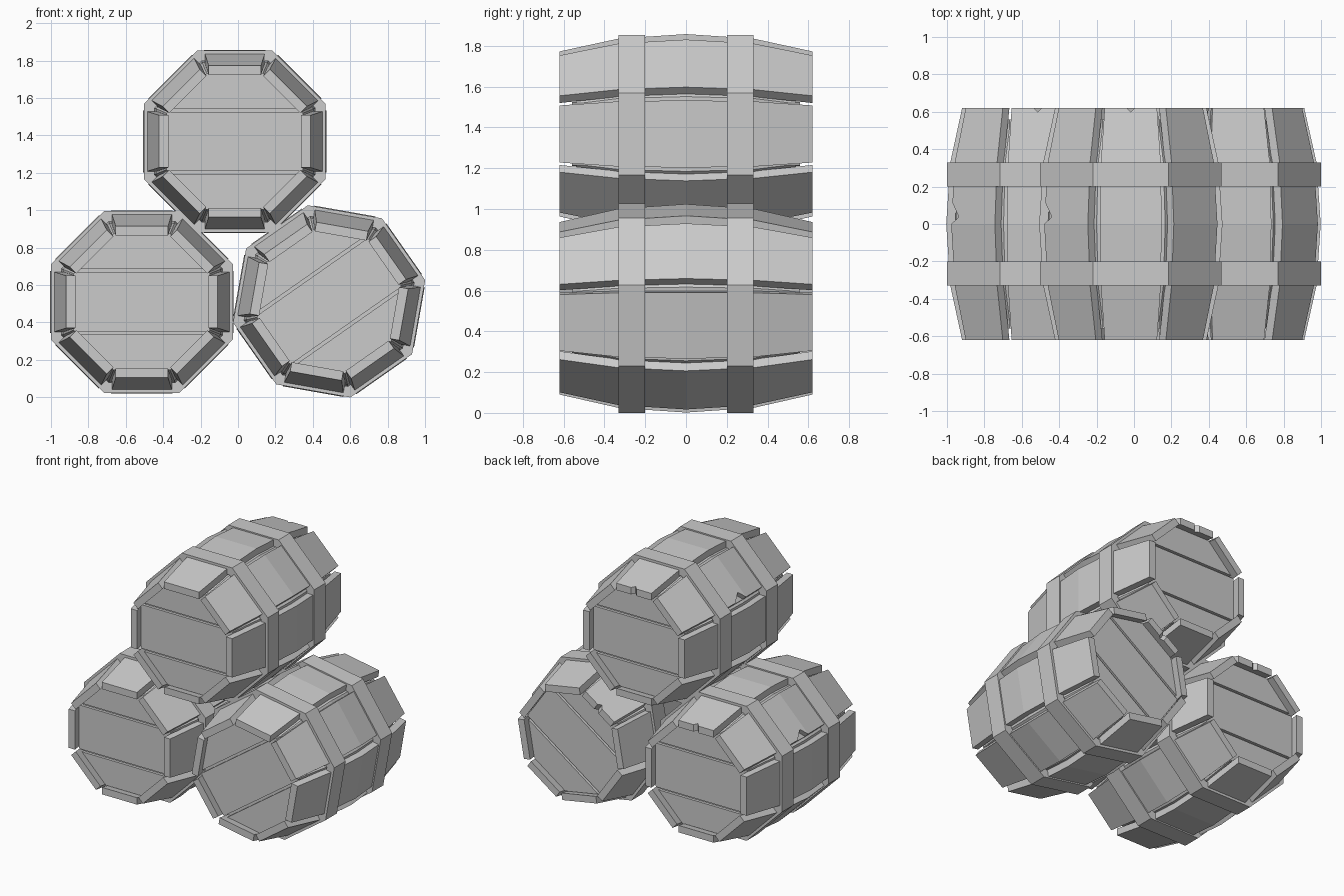
import bpy, bmesh, math
from mathutils import Matrix, Vector

old = bpy.data.objects.get("Cube")
if old:
    bpy.data.objects.remove(old, do_unlink=True)

grey = bpy.data.materials.new("plain grey")
grey.use_nodes = True
colour = (0.6, 0.6, 0.6, 1)
grey.diffuse_color = colour
grey.node_tree.nodes["Principled BSDF"].inputs["Base Color"].default_value = colour

END, RECESS, SIDES = 0.62, 0.06, 8
# Stave profile along the barrel: (y, distance from axis, half width)
HALF = [(END, 0.405, 0.14), (0.33, 0.468, 0.16), (0, 0.49, 0.165)]
PROFILE = [(-y, r, w) for y, r, w in HALF] + HALF[1::-1]


def make(name, bm, place):
    bmesh.ops.recalc_face_normals(bm, faces=bm.faces)
    mesh = bpy.data.meshes.new(name)
    bm.to_mesh(mesh)
    bm.free()
    mesh.materials.append(grey)
    ob = bpy.data.objects.new(name, mesh)
    ob.matrix_world = place
    bpy.context.scene.collection.objects.link(ob)
    return ob


def octagon(apothem, y):
    radius = apothem / math.cos(math.pi / SIDES)
    angles = [math.tau * (k + 0.5) / SIDES for k in range(SIDES)]
    return [Vector((radius * math.cos(a), y, radius * math.sin(a))) for a in angles]


def loft(bm, rings, closed=False):
    """Skin a series of equal rings, capped or joined into a loop."""
    rows = [[bm.verts.new(p) for p in ring] for ring in rings]
    n = len(rows[0])
    pairs = list(zip(rows, rows[1:]))
    if closed:
        pairs.append((rows[-1], rows[0]))
    else:
        bm.faces.new(rows[0])
        bm.faces.new(rows[-1])
    for a, b in pairs:
        for i in range(n):
            j = (i + 1) % n
            bm.faces.new((a[i], a[j], b[j], b[i]))


def chip(ob, spot, size, spin):
    """Cut a small wedge out of a stave and discard the cutter."""
    bm = bmesh.new()
    bmesh.ops.create_cube(bm, size=1)
    bm.transform(Matrix.Translation(spot) @ spin @ Matrix.Diagonal((*size, 1)))
    cutter = make("chip_cutter", bm, ob.matrix_world)
    cutter.hide_render = True
    mod = ob.modifiers.new("chip", 'BOOLEAN')
    mod.operation, mod.solver, mod.object = 'DIFFERENCE', 'EXACT', cutter
    bpy.context.view_layer.update()
    graph = bpy.context.evaluated_depsgraph_get()
    mesh = bpy.data.meshes.new_from_object(ob.evaluated_get(graph))
    ob.modifiers.clear()
    ob.data = mesh
    bpy.data.objects.remove(cutter, do_unlink=True)


def barrel(label, x, z, turn):
    place = Matrix.Translation((x, 0, z)) @ Matrix.Rotation(-math.radians(turn), 4, 'Y')

    # Inner body, seen as the floor of the gaps between staves
    inner = END - RECESS - 0.02
    bm = bmesh.new()
    loft(bm, [octagon(r - 0.047, max(-inner, min(inner, y))) for y, r, w in PROFILE])
    make(label + "_core", bm, place)

    # Eight bowed staves
    for k in range(SIDES):
        bm = bmesh.new()
        loft(bm, [[(-w, y, r - 0.05), (w, y, r - 0.05), (w, y, r), (-w, y, r)]
                  for y, r, w in PROFILE])
        stave = make(f"{label}_stave_{k + 1}", bm,
                     place @ Matrix.Rotation(math.tau * k / SIDES, 4, 'Y'))
        if k == 0:
            chip(stave, (0, END + 0.01, 0.4), (0.045, 0.045, 0.2),
                 Matrix.Rotation(math.pi / 4, 4, 'Z'))
        if k == SIDES - 1:
            chip(stave, (-0.18, 0.05, 0.49), (0.1, 0.1, 0.07),
                 Matrix.Rotation(math.radians(35), 4, 'Z'))

    # Two hoops
    for side, y in (("front", -0.265), ("back", 0.265)):
        a, b = y - 0.065, y + 0.065
        bm = bmesh.new()
        loft(bm, [octagon(0.43, a), octagon(0.486, a), octagon(0.486, b),
                  octagon(0.43, b)], closed=True)
        make(f"{label}_{side}_hoop", bm, place)

    # Recessed lids, each three planks sliced from an octagonal slab
    for side, s in (("front", -1), ("back", 1)):
        for plank, low, high in (("lower", -1, -0.175), ("middle", -0.158, 0.158),
                                 ("upper", 0.175, 1)):
            bm = bmesh.new()
            loft(bm, [octagon(0.365, s * (END - RECESS)),
                      octagon(0.365, s * (END - RECESS - 0.05))])
            for level, up in ((low, -1), (high, 1)):
                geom = bm.verts[:] + bm.edges[:] + bm.faces[:]
                bmesh.ops.bisect_plane(bm, geom=geom, plane_co=(0, 0, level),
                                       plane_no=(0, 0, up), clear_outer=True)
                rim = [e for e in bm.edges if e.is_boundary]
                if rim:
                    bmesh.ops.holes_fill(bm, edges=rim)
            make(f"{label}_{side}_{plank}_lid_plank", bm, place)


# Two barrels on the ground, one resting on them
barrel("right_barrel", -0.514, 0.51, 0)
barrel("left_barrel", 0.487, 0.513, 35)
barrel("top_barrel", -0.017, 1.368, 0)
